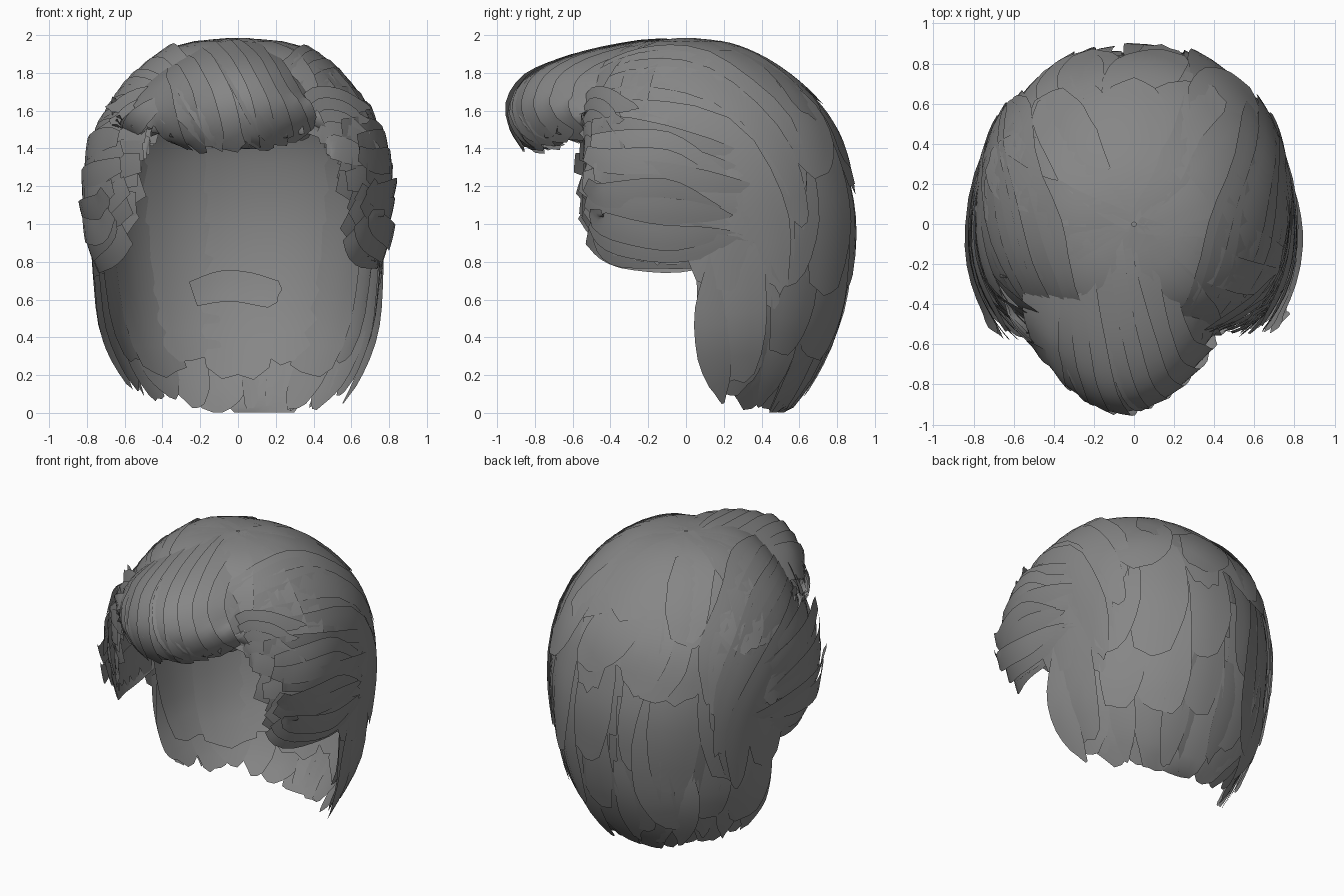
import bpy, random
from math import sin, cos, radians
from mathutils import Vector

if "Cube" in bpy.data.objects:
    bpy.data.objects.remove(bpy.data.objects["Cube"])

random.seed(7)
J = lambda s: random.uniform(-s, s)

# Head shell rows from crown to nape: height, half width, depth to back, depth to front
ROWS = [(1.985, 0, 0, 0), (1.955, .27, .22, .27), (1.86, .46, .43, .46), (1.69, .62, .64, .57),
        (1.49, .73, .78, .62), (1.25, .78, .85, .68), (1.0, .78, .88, .71), (.70, .75, .85, .7),
        (.42, .70, .77, .6), (.19, .59, .65, .5), (.03, .47, .52, .4)]
TABLE = [Vector(r) for r in ROWS]

grey = bpy.data.materials.new("hair_grey")
grey.diffuse_color = (.24, .24, .24, 1)
grey.use_nodes = True
grey.node_tree.nodes["Principled BSDF"].inputs["Base Color"].default_value = grey.diffuse_color


def catmull(pts, t):
    """Smooth interpolation through a list of vectors, t in index units."""
    n = len(pts)
    i = max(0, min(n - 2, int(t)))
    f = t - i
    p = [Vector(pts[max(0, min(n - 1, j))]) for j in range(i - 1, i + 3)]
    if i == 0:
        p[0] = 2 * p[1] - p[2]
    if i == n - 2:
        p[3] = 2 * p[2] - p[1]
    return .5 * (2 * p[1] + (p[2] - p[0]) * f + (2 * p[0] - 5 * p[1] + 4 * p[2] - p[3]) * f * f
                 + (3 * p[1] - p[0] - 3 * p[2] + p[3]) * f ** 3)


def shell(a, t):
    """Head surface: a = degrees from the back (+ is right), t = row."""
    z, rx, rb, rf = catmull(TABLE, t)
    s, c = sin(radians(a)), cos(radians(a))
    sq = lambda v: (1 if v >= 0 else -1) * abs(v) ** .93
    return Vector((rx * sq(s), (rb if c > 0 else rf) * sq(c), z))


QUIFF = [Vector(p) for p in [(.28, 1.93), (-.1, 1.975), (-.42, 1.93), (-.68, 1.855), (-.85, 1.75),
                             (-.92, 1.61), (-.885, 1.47), (-.8, 1.41), (-.62, 1.5)]]


def quiff(u, v):
    """Rolled front surface: u across, v along the roll."""
    y, z = catmull(QUIFF, v)
    g = min(1, max(0, v / 4))
    x = -.05 * g + u * (.36 + .08 * g)
    lift = .13 * max(0, (v - 4.5) / 3.5)
    return Vector((x, y + u * u * .34 * g, z - u * u * (.3 * max(0, z - 1.45) - lift)))


def normal(surf, p, q, centre):
    n = (surf(p + .02 * (90 if surf is shell else 1), q) - surf(p, q)).cross(
        surf(p, q + .03) - surf(p, q))
    n.normalize()
    return n if n.dot(surf(p, q) - centre) > 0 else -n


class Hair:
    """Collects hair cards into one mesh object."""

    def __init__(self, name):
        self.name, self.v, self.f = name, [], []

    def card(self, surf, ctrl, width, off0=0., off1=.03, root=.8, tip=.55, seg=10, cols=4, tilt=0.):
        centre = Vector((0, 0, 1.1)) if surf is shell else Vector((-.05, -.5, 1.62))
        P, N = [], []
        for i in range(seg + 1):
            k = i / seg
            p, q = catmull([Vector(c) for c in ctrl], k * (len(ctrl) - 1))
            n = normal(surf, p, q, centre)
            P.append(surf(p, q) + n * (off0 + (off1 - off0) * k))
            N.append(n)
        base = len(self.v)
        notch = [J(.025) for _ in range(cols + 1)]
        for i in range(seg + 1):
            k = i / seg
            T = (P[min(seg, i + 1)] - P[max(0, i - 1)]).normalized()
            side = N[i].cross(T).normalized()
            w = width * (root + (1 - root) * min(1, k * 2.5))
            if k > .7:
                w *= 1 - (1 - tip) * ((k - .7) / .3) ** 1.5
            for j in range(cols + 1):
                s = j / cols - .5
                pt = P[i] + side * s * w + N[i] * (tilt * s * w - s * s * w * w * .65)
                if i == seg:
                    pt += T * (notch[j] + .05 * (1 - 4 * s * s))
                pt.z = max(pt.z, .002)
                self.v.append(pt)
        m = cols + 1
        for i in range(seg):
            for j in range(cols):
                o = base + i * m + j
                self.f.append((o, o + 1, o + m + 1, o + m))

    def build(self):
        me = bpy.data.meshes.new(self.name)
        me.from_pydata(self.v, [], self.f)
        me.polygons.foreach_set("use_smooth", [True] * len(me.polygons))
        me.materials.append(grey)
        ob = bpy.data.objects.new(self.name, me)
        bpy.context.collection.objects.link(ob)


# Inner lining of broad cards, with loose panels inside the nape
lining = Hair("inner_lining")
for i in range(7):
    a = -66 + 22 * i
    lining.card(shell, [(a * 1.15, 2.5), (a * 1.08, 6), (a * .95, 8.5 + .4 * (i % 2))], .42, -.04, -.03, tip=.8, tilt=J(.06))
lining.card(shell, [(-19, 7.3), (-3, 7.15), (14, 7.3)], .17, -.07, -.07, tip=.9)
lining.build()

# Crown cards radiating from the top of the head
crown = Hair("crown_hair")
for i in range(18):
    a = -180 + 20 * i
    end = 3.4 if abs(a) > 150 else 4 + J(.5)
    crown.card(shell, [(a, .04), (a + J(8), 2), (a + J(10), end)], .33, .0, .015 + J(.01), root=.3, tip=.75, tilt=J(.06))
# Loose broad pieces over the back of the crown
for a, t in ((-38, 1.2), (-8, .8), (22, 1.1), (55, 1.5), (-70, 1.6), (5, 2.2), (-25, 2.6), (40, 2.5)):
    crown.card(shell, [(a, t), (a + J(8), t + 1.2), (a + J(12), t + 2.4)], .36, .005, .035 + J(.015), root=.6, tip=.6, tilt=J(.08))
crown.build()

# Overlapping tiers down the back
back = Hair("back_hair")
for start, end, n, w, flick, spread in [(1.6, 5.2, 8, .36, .02, 80), (3.4, 7, 8, .40, .03, 80),
                                        (5, 8.6, 8, .36, .03, 73), (6.5, 10, 10, .30, .02, 72)]:
    for i in range(n):
        a = -spread + 2 * spread * i / (n - 1) + J(3)
        drop = abs(a) / 90 * (.75 if end > 9 else 0)
        back.card(shell, [(a, start + J(.3)), (a * .99 + J(5), (start + end) / 2), (a * .97, end - drop + J(.4))],
                  w * random.uniform(.8, 1.15), -.01, flick + J(.015), tip=.6, tilt=J(.1))
# Narrow pointed ends near the neck
for i in range(12):
    a = -78 + 156 * i / 11
    back.card(shell, [(a, 6.6 + J(.5)), (a + J(4), 7.8), (a * .96, 9.6 - abs(a) / 140 + J(.4))],
              .18, .0, .04 + J(.025), tip=.35, tilt=J(.2))
back.build()

# Long sweeps from the temples to behind the ears, then layered wings over the ears
for s, label in ((1, "right"), (-1, "left")):
    sweep = Hair(label + "_temple_sweep")
    for k in range(8):
        h = k / 7
        path = [(152 - 8 * h, 2.4 + 1.6 * h), (118, 1.9 + 2.0 * h), (82, 2.1 + 2.4 * h),
                (55 + 8 * h, 3.8 + 2.2 * h), (46 + 16 * h, 5.2 + 2.2 * h)]
        sweep.card(shell, [(s * (a + J(3)), t + J(.1)) for a, t in path], .25, .005, .03 + J(.012),
                   root=.6, tip=.4, seg=14, tilt=s * .07 + J(.06))
    sweep.build()
    wing = Hair(label + "_side_wing")
    for layer in range(3):
        for k in range(8 - layer):
            h = (k + .4 * layer) / 7
            front = (145 if s < 0 else 142) - 4 * layer - 12 * h * h
            path = [(front + J(4), 4.0 + 2.1 * h), (122, 4.0 + 2.45 * h),
                    (98, 4.1 + 2.45 * h), (76 + J(8), 4.6 + 1.9 * h)]
            wing.card(shell, [(s * a, t + J(.12)) for a, t in path], .2 - .03 * layer,
                      .01 + .045 * layer + J(.02), .005 + .008 * layer, root=.6, tip=.4, seg=12,
                      tilt=s * .12 + J(.12))
    # Short hanging pieces under the wing
    for k in range(5):
        a = 92 + 8 * k
        wing.card(shell, [(s * a, 5), (s * (a - 3), 6), (s * (a - 6), 6.7 - .06 * k)], .17, -.02, -.01)
    # Little twisted locks where the wing meets the front roll
    for k in range(5):
        wing.card(shell, [(s * (156 - 3 * k), 3.5 + .22 * k), (s * 140, 3.2 + .3 * k), (s * (120 + J(6)), 3.5 + .3 * k)],
                  .13, .01, .06, root=.5, tip=.4, tilt=s * .2)
    wing.build()

# Front roll swept forward, across to the right and under
roll = Hair("front_roll")
for i in range(9):
    u = -.92 + 1.84 * i / 8
    roll.card(quiff, [(u * .9, .1), (u, 3), (u, 5), (u, 7.2 + J(.5))], .27, -.015, -.015, root=.7, tip=.8, seg=18)
for i in range(9):
    u = -.85 + 1.6 * i / 8
    path = [(u - .55, .7 + J(.5)), (u - .32, 2.5), (u, 4.5), (u + .3, 6.6 + J(.4))]
    roll.card(quiff, [(max(-1.05, min(.95, p)), q) for p, q in path], .26, .0, .02 + J(.01),
              root=.6, tip=.5, seg=18, tilt=.06)
# Loose curls at the left end of the roll
for k in range(4):
    roll.card(quiff, [(-.7 - .1 * k, 4 + .5 * k), (-.95 - .08 * k, 5 + .4 * k), (-1.15 - .05 * k, 6 + .3 * k)],
              .13, .0, .06, root=.5, tip=.5)
roll.build()
